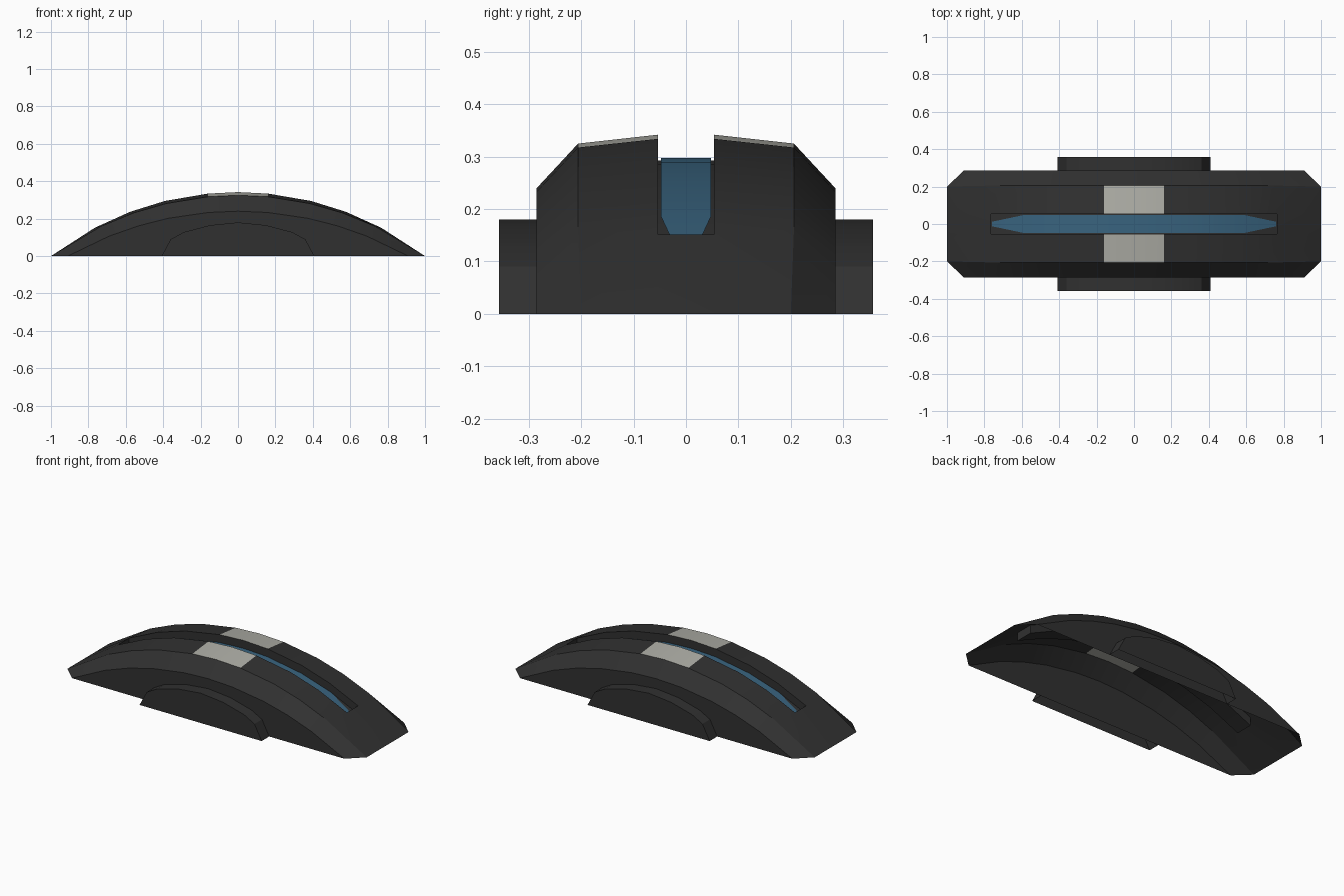
import bpy, bmesh, math

if "Cube" in bpy.data.objects:
    bpy.data.objects.remove(bpy.data.objects["Cube"])


def material(name, rgb):
    m = bpy.data.materials.new(name)
    m.diffuse_color = (*rgb, 1)
    m.use_nodes = True
    m.node_tree.nodes["Principled BSDF"].inputs["Base Color"].default_value = m.diffuse_color
    return m


DARK = material("charcoal", (0.03, 0.03, 0.03))
PALE = material("pale_grey", (0.42, 0.42, 0.38))
BLUE = material("steel_blue", (0.04, 0.125, 0.21))


def finish(bm, name, *mats):
    bmesh.ops.remove_doubles(bm, verts=bm.verts, dist=0.0005)
    bmesh.ops.recalc_face_normals(bm, faces=bm.faces)
    me = bpy.data.meshes.new(name)
    bm.to_mesh(me)
    bm.free()
    ob = bpy.data.objects.new(name, me)
    bpy.context.collection.objects.link(ob)
    for m in mats:
        me.materials.append(m)
    bpy.ops.object.select_all(action='DESELECT')
    ob.select_set(True)
    bpy.context.view_layer.objects.active = ob
    bpy.ops.object.shade_smooth_by_angle(angle=math.radians(30))
    return ob


def face(bm, pts, mat=0):
    # skip repeated corners so that collapsed quads become triangles
    pts = [p for i, p in enumerate(pts) if p not in pts[:i]]
    if len(pts) > 2:
        bm.faces.new([bm.verts.new(p) for p in pts]).material_index = mat


def arc(x, half, height):
    # height of a circular arc of given half-span and rise
    r = (half * half + height * height) / (2 * height)
    return max(0.0, round(math.sqrt(r * r - x * x) - r + height, 5))


def mirrored(xs):
    return [-x for x in reversed(xs[1:])] + xs


INNER = mirrored([0, 0.16, 0.39, 0.575, 0.765, 1])
RIDGE = mirrored([0, 0.16, 0.385, 0.56, 0.73, 1])
SIDE = mirrored([0, 0.16, 0.37, 0.53, 0.69, 0.91])
SLOT, DEPTH = 0.053, 0.049

# Arched hollow shell: top, chamfer and side wall on both halves
bm = bmesh.new()
slot_rim = {}
for s in (-1, 1):
    inner = [(x, s * SLOT, arc(x, 1, 0.342)) for x in INNER]
    ridge = [(x, s * (0.2 if abs(x) == 1 else 0.206), arc(x, 1, 0.325)) for x in RIDGE]
    side = [(x, s * 0.285, arc(x, 0.91, 0.24)) for x in SIDE]
    base = [(x, s * 0.285, 0.0) for x in SIDE]
    floor = [(x, y, z - DEPTH) for x, y, z in inner]
    slot_rim[s] = (inner, floor)
    n = len(inner)
    for i in range(n - 1):
        for a, b in ((inner, ridge), (ridge, side), (side, base)):
            pale = a is inner and abs(INNER[i] + INNER[i + 1]) / 2 < 0.16
            face(bm, [a[i], a[i + 1], b[i + 1], b[i]], int(pale))
        if 0 < i < n - 2:  # slot wall
            face(bm, [inner[i], inner[i + 1], floor[i + 1], floor[i]])

# Slot floor, slot ends and the nose strips beyond the slot
(li, lf), (ri, rf) = slot_rim[-1], slot_rim[1]
for i in range(1, n - 2):
    face(bm, [lf[i], lf[i + 1], rf[i + 1], rf[i]])
for i, tip in ((1, 0), (n - 2, n - 1)):
    face(bm, [li[i], ri[i], rf[i], lf[i]])
    face(bm, [li[i], ri[i], ri[tip], li[tip]])
finish(bm, "arched_shell", DARK, PALE)

# Blue strip lying in the slot, tapered at both ends
bm = bmesh.new()
strip = [(x, 0.048 if abs(x) < 0.7 else 0.012,
          arc(x, 1, 0.342) - DEPTH + 0.004)
         for x in mirrored([0, 0.16, 0.39, 0.59, 0.76])]
for (x0, w0, z0), (x1, w1, z1) in zip(strip, strip[1:]):
    face(bm, [(x0, -w0, z0), (x1, -w1, z1), (x1, w1, z1), (x0, w0, z0)])
bm.normal_update()
finish(bm, "slot_strip", BLUE)

# Arched side pads
right = [(0, 0.18), (0.15, 0.165), (0.29, 0.128), (0.36, 0.09), (0.408, 0)]
outline = [(-x, z) for x, z in reversed(right[1:])] + right
for s, name in ((-1, "front_side_pad"), (1, "back_side_pad")):
    bm = bmesh.new()
    face(bm, [(x, s * 0.357, z) for x, z in outline])
    for (x0, z0), (x1, z1) in zip(outline, outline[1:]):
        face(bm, [(x0, s * 0.357, z0), (x1, s * 0.357, z1),
                  (x1, s * 0.285, z1), (x0, s * 0.285, z0)])
    finish(bm, name, DARK)
